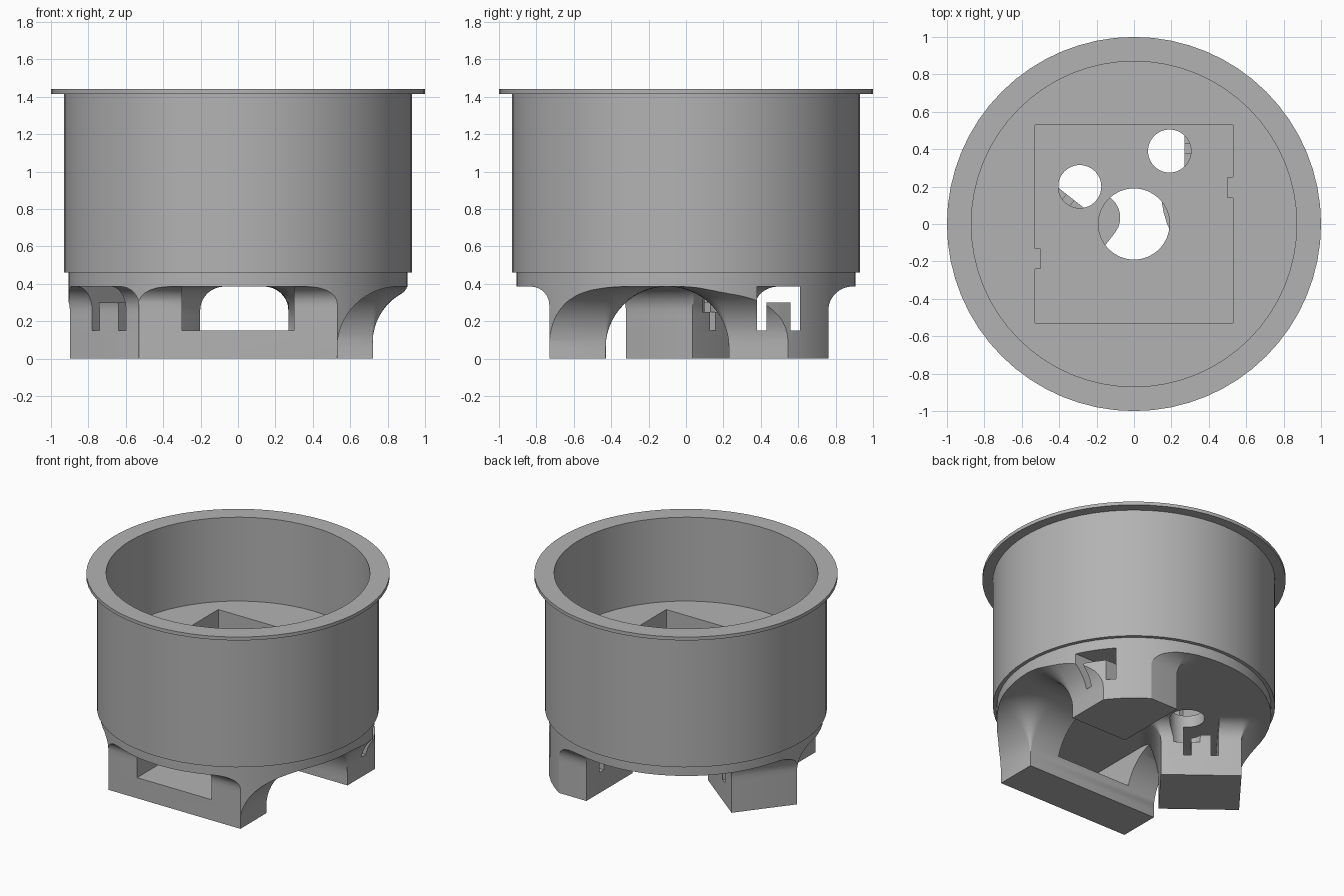
import bpy, bmesh
from math import sin, cos, pi, radians, sqrt
from mathutils import Matrix

cube = bpy.data.objects.get("Cube")
if cube:
    bpy.data.objects.remove(cube, do_unlink=True)

grey = bpy.data.materials.new("plain grey")
grey.use_nodes = True
colour = (0.45, 0.45, 0.45, 1)
grey.diffuse_color = colour
grey.node_tree.nodes["Principled BSDF"].inputs["Base Color"].default_value = colour

SEGMENTS = 64
CEILING = 0.385


def loft(name, rings, cyclic=False, matrix=Matrix()):
    """Skin a stack of equal rings; cap the ends unless it is cyclic."""
    bm = bmesh.new()
    loops = [[bm.verts.new(p) for p in ring] for ring in rings]
    pairs = list(zip(loops, loops[1:]))
    if cyclic:
        pairs.append((loops[-1], loops[0]))
    else:
        bm.faces.new(loops[0])
        bm.faces.new(loops[-1])
    n = len(loops[0])
    for a, b in pairs:
        for i in range(n):
            j = (i + 1) % n
            bm.faces.new((a[i], a[j], b[j], b[i]))
    bmesh.ops.recalc_face_normals(bm, faces=bm.faces)
    mesh = bpy.data.meshes.new(name)
    bm.to_mesh(mesh)
    bm.free()
    mesh.materials.append(grey)
    obj = bpy.data.objects.new(name, mesh)
    bpy.context.collection.objects.link(obj)
    obj.matrix_world = matrix
    return obj


def circle(r, z, x=0, y=0):
    return [(x + r * cos(2 * pi * i / SEGMENTS), y + r * sin(2 * pi * i / SEGMENTS), z)
            for i in range(SEGMENTS)]


def cylinder(name, r, z0, z1, x=0, y=0):
    return loft(name, [circle(r, z0, x, y), circle(r, z1, x, y)])


def box(name, x0, x1, y0, y1, z0, z1, matrix=Matrix()):
    rings = [[(x0, y0, z), (x1, y0, z), (x1, y1, z), (x0, y1, z)] for z in (z0, z1)]
    return loft(name, rings, matrix=matrix)


def boolean(obj, cutter, operation="DIFFERENCE"):
    mod = obj.modifiers.new("cut", "BOOLEAN")
    mod.operation, mod.object, mod.solver = operation, cutter, "EXACT"
    bpy.context.view_layer.update()
    with bpy.context.temp_override(object=obj, active_object=obj):
        bpy.ops.object.modifier_apply(modifier=mod.name)
    bpy.data.objects.remove(cutter, do_unlink=True)


def flare(r, z):
    """Outward offset of a concave fillet of radius r under the ceiling."""
    h = min(max(z - (CEILING - r), 0), r)
    return max(r - sqrt(max(r * r - h * h, 0)), 0.001)


def leg(name, matrix, x0, x1, y0, y1, fillets):
    """Block whose sides (-x, +x, -y, +y) sweep out into the base."""
    rings = []
    levels = [0, 0.05] + [CEILING - 0.33 * (1 - sin(pi / 2 * k / 14)) for k in range(1, 15)]
    for z in levels + [CEILING + 0.02]:
        left, right, front, back = (flare(r, z) for r in fillets)
        corners = ((x1, y1, right, back), (x0, y1, left, back),
                   (x0, y0, left, front), (x1, y0, right, front))
        ring = []
        for q, (cx, cy, rx, ry) in enumerate(corners):
            for k in range(7):
                t = (q + k / 6) * pi / 2
                ring.append((cx + rx * cos(t), cy + ry * sin(t), z))
        rings.append(ring)
    obj = loft(name, rings, matrix=matrix)
    boolean(obj, cylinder("leg_limit", 0.905, -0.1, 0.6), "INTERSECT")
    return obj


# Cup with flange, stepped base and thick floor, turned about z
profile = [(0.19, CEILING), (0.905, CEILING), (0.905, 0.46), (0.93, 0.46), (0.93, 1.415),
           (1, 1.415), (1, 1.44), (0.87, 1.44), (0.87, 0.83), (0.19, 0.83)]
cup = loft("cup", [circle(r, z) for r, z in profile], cyclic=True)

# Square pocket in the floor, with two cable holes
HOLES = ((0.19, 0.39), (-0.29, 0.2))
boolean(cup, box("pocket", -0.53, 0.53, -0.53, 0.53, 0.47, 1))
for x, y in HOLES:
    boolean(cup, cylinder("hole", 0.115, 0.2, 0.6, x, y))

# Locating ribs on the pocket walls
left_rib = box("left_rib", 0.5, 0.535, 0.14, 0.25, 0.465, 0.83)
right_rib = box("right_rib", -0.535, -0.5, -0.24, -0.13, 0.465, 0.83)

# Front bar with its wide window
front_leg = leg("front_leg", Matrix(), -0.53, 0.53, -0.73, -0.43, (0.1, 0.33, 0.1, 0.33))
boolean(front_leg, box("window", -0.3, 0.3, -1, 0.1, 0.15, 0.5))

# Two clip legs with a tab standing in a window
clips = (("back_left_leg", (0.27, 0.23, 0), 0, (0.13, 0.3, 0.33, 0.13)),
         ("back_right_leg", (-0.48, -0.32, 0), 52, (0.13, 0.13, 0.13, 0.13)))
clip_legs = []
for name, place, angle, fillets in clips:
    m = Matrix.Translation(place) @ Matrix.Rotation(radians(angle), 4, "Z")
    obj = leg(name, m, 0, 0.45, 0, 0.53, fillets)
    for y0, y1, z0 in ((0.15, 0.2, 0.15), (0.33, 0.38, 0.15), (0.15, 0.38, 0.3)):
        boolean(obj, box("slot", -0.5, 1, y0, y1, z0, 0.5, m))
    for x, y in HOLES:
        boolean(obj, cylinder("hole", 0.115, 0.25, 0.6, x, y))
    clip_legs.append(obj)

# Smooth the turned and swept surfaces, keeping edges sharp
for obj in [cup, front_leg] + clip_legs:
    bpy.ops.object.select_all(action="DESELECT")
    obj.select_set(True)
    bpy.context.view_layer.objects.active = obj
    bpy.ops.object.shade_smooth_by_angle(angle=radians(30))
